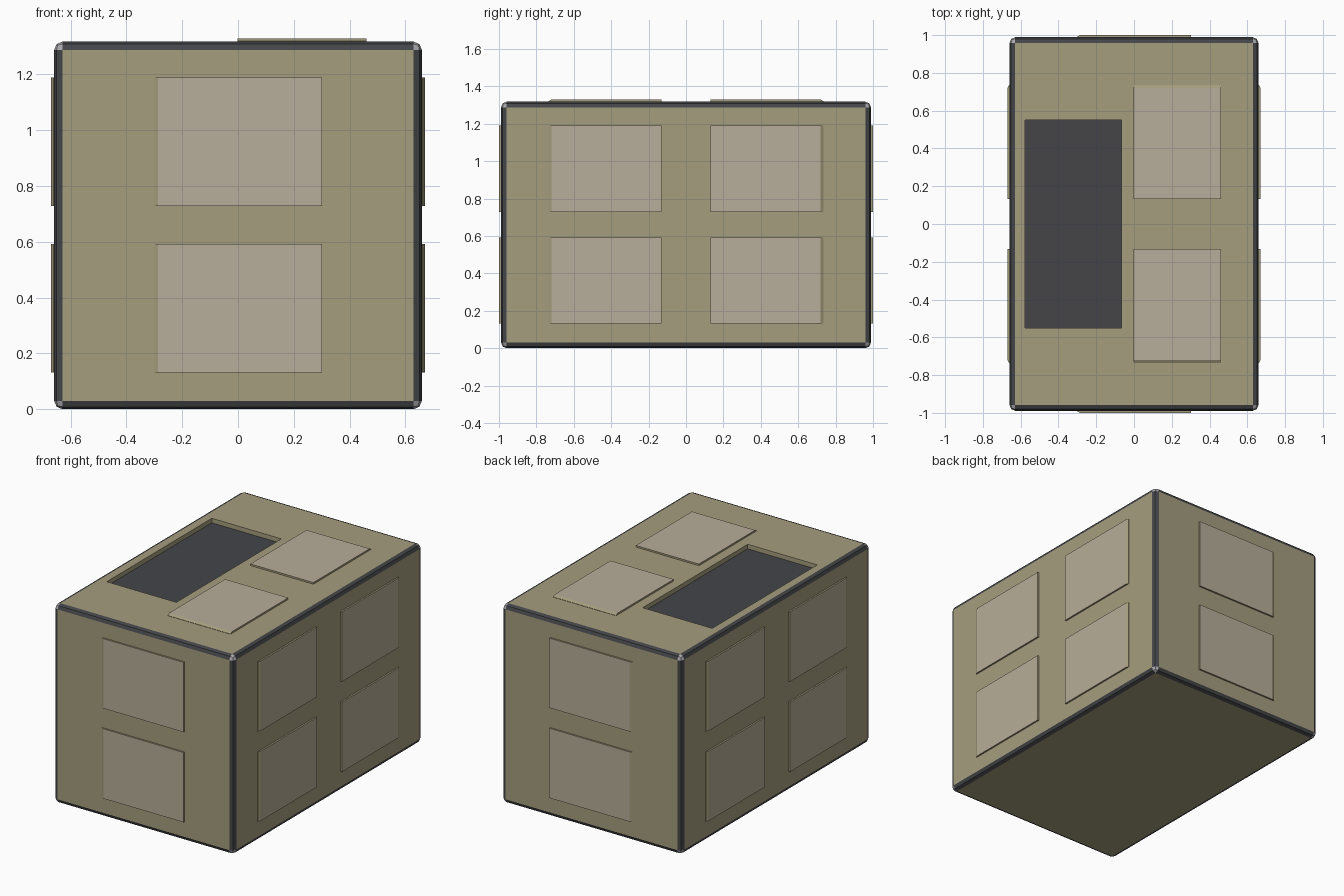
import bpy, bmesh
from mathutils import Vector

if "Cube" in bpy.data.objects:
    bpy.data.objects.remove(bpy.data.objects["Cube"])

def mat(name, rgb):
    m = bpy.data.materials.new(name)
    m.diffuse_color = (*rgb, 1)
    m.use_nodes = True
    m.node_tree.nodes["Principled BSDF"].inputs["Base Color"].default_value = m.diffuse_color
    return m

TAN = mat("tan", (0.376, 0.34, 0.21))
PANEL = mat("pale_panel", (0.474, 0.423, 0.319))
DARK = mat("dark_grey", (0.058, 0.06, 0.066))
CORNER = mat("corner_grey", (0.40, 0.40, 0.42))

HX, HY, H, P = 0.659, 0.989, 1.318, 0.011

def finish(bm, name, mats):
    bmesh.ops.recalc_face_normals(bm, faces=bm.faces[:])
    me = bpy.data.meshes.new(name)
    bm.to_mesh(me)
    bm.free()
    for m in mats:
        me.materials.append(m)
    ob = bpy.data.objects.new(name, me)
    bpy.context.collection.objects.link(ob)
    return ob

# Crate body: bevelled box, dark edges, light corners
bm = bmesh.new()
bmesh.ops.create_cube(bm, size=1)
for v in bm.verts:
    v.co = Vector((v.co.x * 2 * HX, v.co.y * 2 * HY, (v.co.z + 0.5) * H))
bmesh.ops.bevel(bm, geom=bm.edges[:], offset=0.03, offset_type='OFFSET',
                segments=2, profile=0.5, affect='EDGES')
bm.normal_update()
for f in bm.faces:
    n = [abs(c) for c in f.normal]
    f.material_index = 0 if max(n) > 0.99 else (2 if min(n) > 0.05 else 1)

# Recessed dark tray in the top
X0, X1, Y = -0.577, -0.067, 0.55
for co, no in (((X0, 0, 0), (1, 0, 0)), ((X1, 0, 0), (1, 0, 0)),
               ((0, -Y, 0), (0, 1, 0)), ((0, Y, 0), (0, 1, 0))):
    top = [f for f in bm.faces if f.normal.z > 0.99]
    geom = top + list({e for f in top for e in f.edges}) + list({v for f in top for v in f.verts})
    bmesh.ops.bisect_plane(bm, geom=geom, plane_co=co, plane_no=no)
    bm.normal_update()
tray = [f for f in bm.faces if f.normal.z > 0.99
        and X0 < f.calc_center_median().x < X1 and abs(f.calc_center_median().y) < Y]
new = bmesh.ops.extrude_discrete_faces(bm, faces=tray)["faces"]
for f in new:
    f.material_index = 1
    for v in f.verts:
        v.co.z -= 0.03
bmesh.ops.remove_doubles(bm, verts=bm.verts[:], dist=1e-5)
finish(bm, "crate_body", [TAN, DARK, CORNER])

# Raised panel: thin plate with one sloped end (at -u)
def panel(name, c, u, v, n, lu, lv):
    c, u, v, n = map(Vector, (c, u, v, n))
    prof = [(-lu, -0.005), (-lu, 0.002), (-lu + 0.016, P), (lu, P), (lu, -0.005)]
    bm = bmesh.new()
    ends = [[bm.verts.new(c + u * a + n * b + v * s) for a, b in prof] for s in (-lv, lv)]
    for e in ends:
        bm.faces.new(e)
    for i in range(5):
        j = (i + 1) % 5
        bm.faces.new((ends[0][i], ends[0][j], ends[1][j], ends[1][i]))
    # sloped end and rim keep the body colour
    bm.normal_update()
    for f in bm.faces:
        f.material_index = 0 if abs(f.normal.dot(n)) > 0.99 else 1
    finish(bm, name, [PANEL, TAN])

Z = (0, 0, 1)
for row, z in (("lower", 0.362), ("upper", 0.959)):
    for end, s in (("front", -1), ("back", 1)):
        panel(f"{end}_panel_{row}", (0, s * HY, z), (1, 0, 0), Z, (0, s, 0), 0.302, 0.231)
        for side, t in (("left", -1), ("right", 1)):
            panel(f"{side}_{end}_panel_{row}", (t * HX, s * 0.434, z),
                  (0, -s, 0), Z, (t, 0, 0), 0.302, 0.231)
for end, s in (("front", -1), ("back", 1)):
    panel(f"top_{end}_panel", (0.229, s * 0.434, H), (0, -s, 0), (1, 0, 0), Z, 0.302, 0.231)
